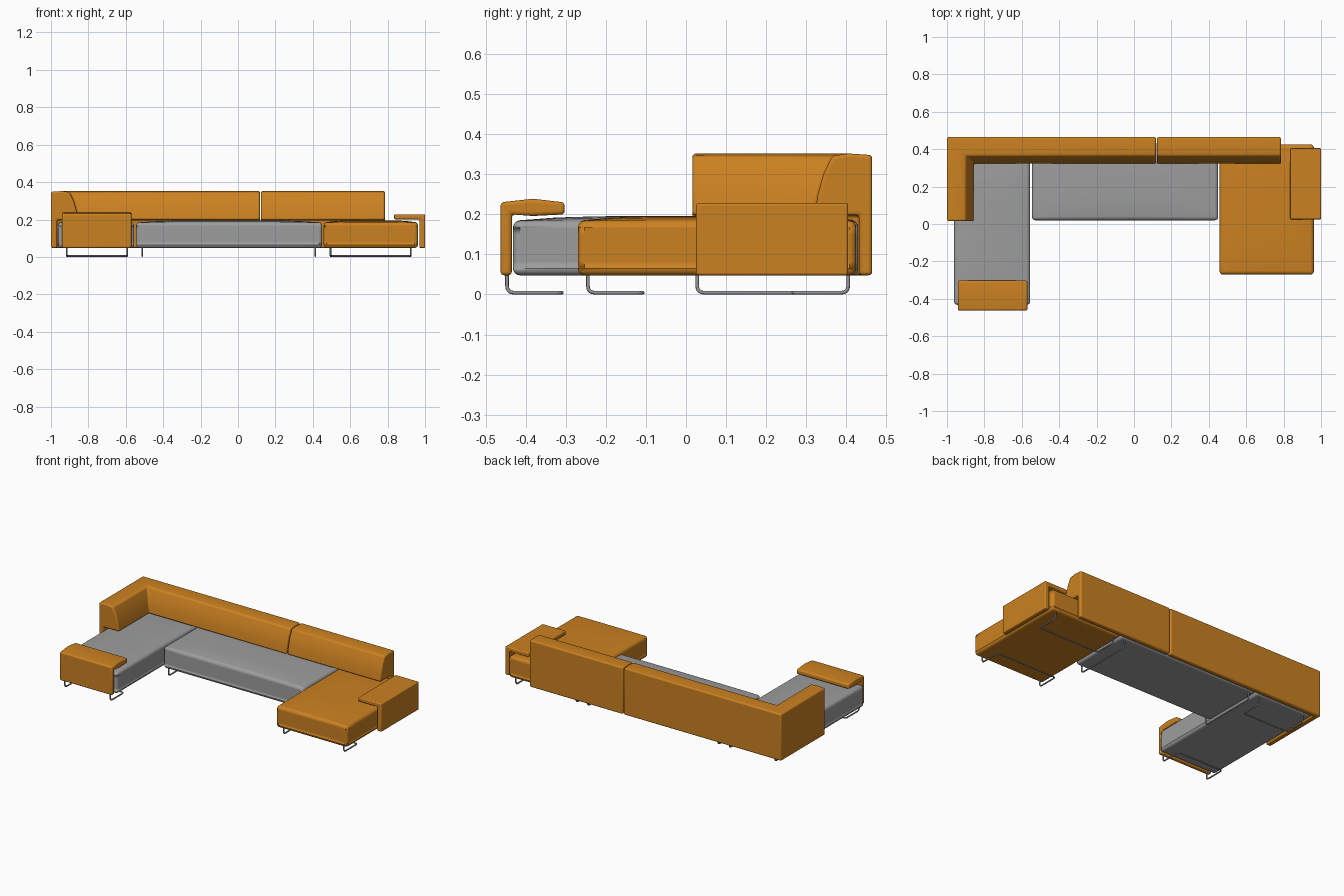
import bpy, bmesh
from mathutils import Vector

cube = bpy.data.objects.get("Cube")
if cube:
    bpy.data.objects.remove(cube, do_unlink=True)


def material(name, rgb):
    m = bpy.data.materials.new(name)
    m.use_nodes = True
    m.diffuse_color = (*rgb, 1)
    bsdf = m.node_tree.nodes["Principled BSDF"]
    bsdf.inputs["Base Color"].default_value = (*rgb, 1)
    bsdf.inputs["Roughness"].default_value = 0.7
    return m


ORANGE = material("orange fabric", (0.6, 0.22, 0.015))
GREY = material("grey fabric", (0.34, 0.34, 0.34))
STEEL = material("steel", (0.32, 0.32, 0.33))


def finish(bm, name, mat, bevel):
    bmesh.ops.recalc_face_normals(bm, faces=bm.faces)
    me = bpy.data.meshes.new(name)
    bm.to_mesh(me)
    bm.free()
    me.materials.append(mat)
    ob = bpy.data.objects.new(name, me)
    bpy.context.collection.objects.link(ob)
    mod = ob.modifiers.new("soft edges", "BEVEL")
    mod.width, mod.segments = bevel, 4
    mod.limit_method, mod.angle_limit = "ANGLE", 0.6
    bpy.ops.object.select_all(action="DESELECT")
    ob.select_set(True)
    bpy.context.view_layer.objects.active = ob
    bpy.ops.object.shade_smooth_by_angle(angle=0.6)
    return ob


def seat(name, mat, x0, x1, y0, y1, z0=0.048, z1=0.184, crown=0.012):
    """Upholstered block with a gently crowned top."""
    bm = bmesh.new()
    bmesh.ops.create_cube(bm, size=2)
    bmesh.ops.subdivide_edges(bm, edges=bm.edges[:], cuts=7, use_grid_fill=True)
    for v in bm.verts:
        u, w, t = v.co
        top = z1 + crown * (1 - u ** 4) * (1 - w ** 4)
        v.co = ((x0 + x1) / 2 + u * (x1 - x0) / 2,
                (y0 + y1) / 2 + w * (y1 - y0) / 2,
                z0 + (t + 1) / 2 * (top - z0))
    return finish(bm, name, mat, 0.018)


def sweep(name, profile, sections, bevel):
    """Join copies of a (depth, height) profile placed at (origin, inward direction)."""
    bm = bmesh.new()
    rings = []
    for (ox, oy), (dx, dy) in sections:
        rings.append([bm.verts.new((ox + d * dx, oy + d * dy, z)) for d, z in profile])
    for a, b in zip(rings, rings[1:]):
        for i in range(len(a)):
            j = (i + 1) % len(a)
            bm.faces.new((a[i], a[j], b[j], b[i]))
    bm.faces.new(rings[0])
    bm.faces.new(rings[-1])
    return finish(bm, name, ORANGE, bevel)


def tube(name, points, radius=0.0045, fillet=0.018):
    """Bent steel tube with rounded corners."""
    pts = [Vector(p) for p in points]
    path = [pts[0]]
    for a, b, c in zip(pts, pts[1:], pts[2:]):
        p = b + (a - b).normalized() * fillet
        q = b + (c - b).normalized() * fillet
        for k in range(6):
            t = k / 5
            path.append(p * (1 - t) ** 2 + b * 2 * t * (1 - t) + q * t * t)
    path.append(pts[-1])
    cu = bpy.data.curves.new(name, "CURVE")
    cu.dimensions = "3D"
    cu.bevel_depth, cu.bevel_resolution = radius, 2
    cu.use_fill_caps = True
    sp = cu.splines.new("POLY")
    sp.points.add(len(path) - 1)
    for s, p in zip(sp.points, path):
        s.co = (*p, 1)
    cu.materials.append(STEEL)
    ob = bpy.data.objects.new(name, cu)
    bpy.context.collection.objects.link(ob)
    bpy.ops.object.select_all(action="DESELECT")
    ob.select_set(True)
    bpy.context.view_layer.objects.active = ob
    bpy.ops.object.convert(target="MESH")


# Seats
seat("right_chaise_seat", GREY, -0.962, -0.555, -0.432, 0.43)
seat("middle_seat", GREY, -0.545, 0.45, 0.02, 0.43)
seat("left_chaise_seat", ORANGE, 0.458, 0.962, -0.27, 0.425)

# Backrests: thin rear panel with a sloping cushion above the seat
back = [(0, 0.048), (0, 0.348), (0.06, 0.352), (0.1, 0.346), (0.122, 0.3),
        (0.136, 0.25), (0.144, 0.198), (0.033, 0.198), (0.033, 0.048)]
sweep("corner_backrest", back,
      [((0.117, 0.465), (0, -1)), ((-1, 0.465), (1, -1)), ((-1, 0.016), (1, 0))], 0.009)
sweep("left_backrest", back,
      [((0.785, 0.465), (0, -1)), ((0.123, 0.465), (0, -1))], 0.009)

# Armrests: upright panel with a shelf folded over the seat
arm = [(0, 0.048), (0, 0.23), (0.08, 0.239), (0.16, 0.23), (0.16, 0.2),
       (0.08, 0.196), (0.028, 0.2), (0.028, 0.048)]
sweep("front_armrest", arm,
      [((-0.942, -0.463), (0, 1)), ((-0.57, -0.463), (0, 1))], 0.009)
side_arm = [(0, 0.048), (0, 0.228), (0.165, 0.228), (0.165, 0.201),
            (0.03, 0.201), (0.03, 0.048)]
sweep("side_armrest", side_arm,
      [((1, 0.025), (-1, 0)), ((1, 0.405), (-1, 0))], 0.006)

# Sled legs under both chaises
TOP, FLOOR = 0.055, 0.0045
for name, x0, x1, y, run in (("right_chaise_front_leg", -0.915, -0.592, -0.447, 0.137),
                             ("right_chaise_back_leg", -0.915, -0.592, 0.405, -0.137),
                             ("left_chaise_front_leg", 0.495, 0.923, -0.245, 0.137),
                             ("left_chaise_back_leg", 0.495, 0.923, 0.405, -0.137)):
    tube(name, [(x0, y, TOP), (x0, y, FLOOR), (x0, y + run, FLOOR),
                (x1, y + run, FLOOR), (x1, y, FLOOR), (x1, y, TOP)])

# Runner legs under the middle seat
for name, x in (("middle_right_leg", -0.512), ("middle_left_leg", 0.413)):
    tube(name, [(x, 0.028, TOP), (x, 0.028, FLOOR), (x, 0.405, FLOOR), (x, 0.405, TOP)])
